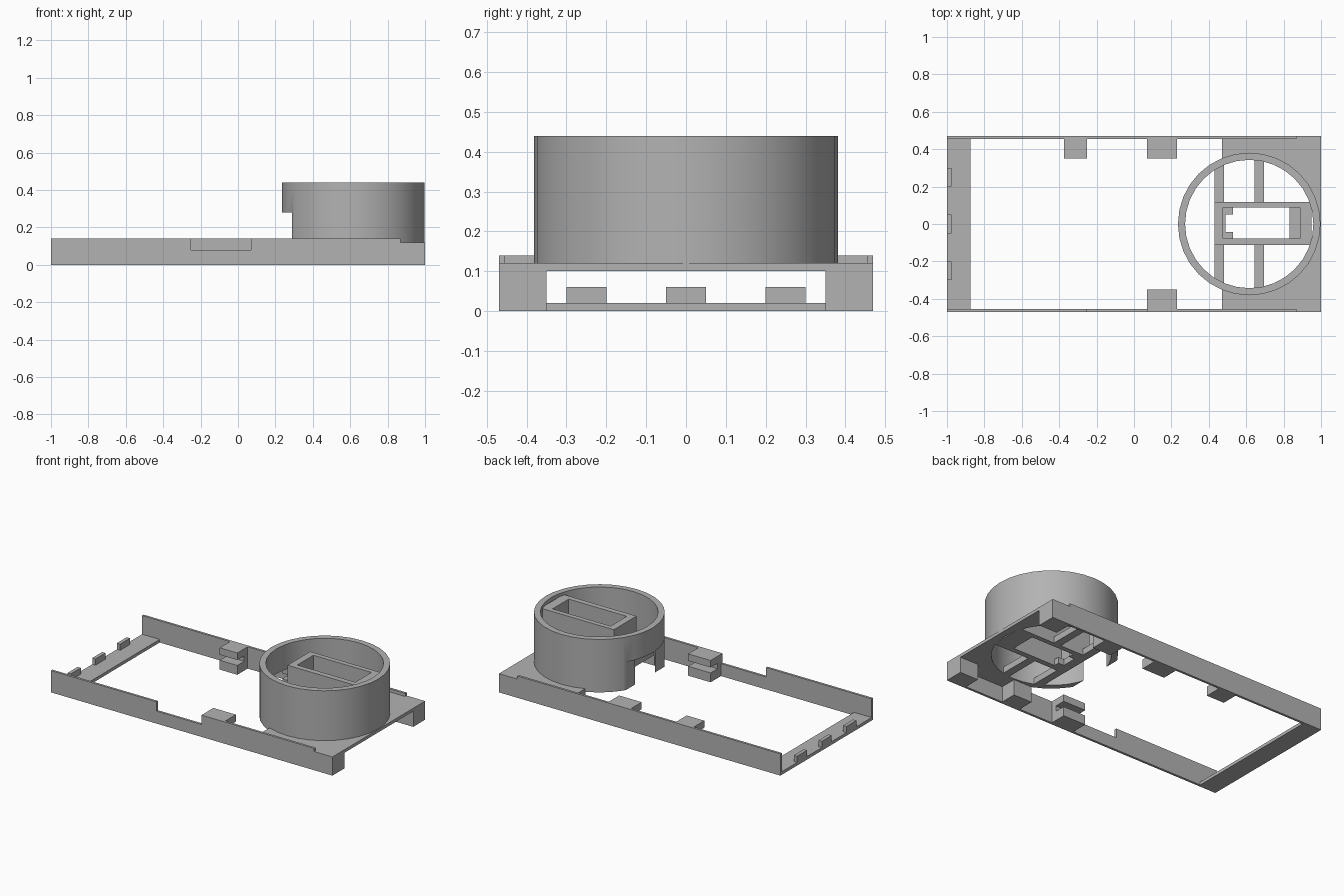
import bpy, bmesh
from mathutils import Vector

if "Cube" in bpy.data.objects:
    bpy.data.objects.remove(bpy.data.objects["Cube"])

grey = bpy.data.materials.new("plain_grey")
grey.use_nodes = True
grey.diffuse_color = (0.45, 0.45, 0.45, 1)
grey.node_tree.nodes["Principled BSDF"].inputs["Base Color"].default_value = grey.diffuse_color

HALF_Y, WALL, POST = 0.47, 0.015, 0.12
CX, R_OUT, R_IN = 0.616, 0.381, 0.343


def finish(bm, name):
    bmesh.ops.recalc_face_normals(bm, faces=bm.faces)
    mesh = bpy.data.meshes.new(name)
    bm.to_mesh(mesh)
    bm.free()
    mesh.materials.append(grey)
    obj = bpy.data.objects.new(name, mesh)
    bpy.context.collection.objects.link(obj)
    return obj


def prism(name, points, along):
    """Extrude a closed outline by a vector."""
    bm = bmesh.new()
    face = bm.faces.new([bm.verts.new(p) for p in points])
    new = bmesh.ops.extrude_face_region(bm, geom=[face])["geom"]
    verts = [g for g in new if isinstance(g, bmesh.types.BMVert)]
    bmesh.ops.translate(bm, verts=verts, vec=Vector(along))
    return finish(bm, name)


def box(name, x, y, z):
    pts = [(x[0], y[0], z[0]), (x[1], y[0], z[0]), (x[1], y[1], z[0]), (x[0], y[1], z[0])]
    return prism(name, pts, (0, 0, z[1] - z[0]))


def cylinder(name, radius, z0, z1):
    bm = bmesh.new()
    bmesh.ops.create_cone(bm, cap_ends=True, segments=32, radius1=radius, radius2=radius, depth=z1 - z0)
    bmesh.ops.translate(bm, verts=bm.verts, vec=(CX, 0, (z0 + z1) / 2))
    return finish(bm, name)


def cut(obj, cutter):
    """Subtract the cutter, then remove it."""
    cutter.hide_render = True
    mod = obj.modifiers.new("cut", "BOOLEAN")
    mod.operation, mod.solver, mod.object = "DIFFERENCE", "EXACT", cutter
    bpy.context.view_layer.objects.active = obj
    bpy.ops.object.modifier_apply(modifier=mod.name)
    bpy.data.objects.remove(cutter)


# Long side walls, stepped at the right end, the front one notched
step = [(1, 0), (1, 0.12), (0.87, 0.12), (0.87, 0.14)]
notch = [(0.07, 0.14), (0.07, 0.08), (-0.25, 0.08), (-0.25, 0.14)]
ends = [(-1, 0.14), (-1, 0)]
prism("front_wall", [(x, -HALF_Y, z) for x, z in step + notch + ends], (0, WALL, 0))
prism("back_wall", [(x, HALF_Y, z) for x, z in step + ends], (0, -WALL, 0))

# Thin end strip with three tabs
box("end_strip", (-1, -0.875), (-HALF_Y + WALL, HALF_Y - WALL), (0, 0.02))
for i, y in enumerate((-0.25, 0, 0.25)):
    box(f"end_tab_{i + 1}", (-1, -0.977), (y - 0.05, y + 0.05), (0, 0.06))

# Slotted board clips on the walls
clip = [(0.46, 0), (0.35, 0), (0.35, 0.06), (0.42, 0.06), (0.42, 0.095),
        (0.35, 0.095), (0.35, 0.14), (0.46, 0.14)]
for name, side, x, width in (("front_clip", -1, 0.07, 0.16), ("back_clip_right", 1, 0.07, 0.16),
                             ("back_clip_left", 1, -0.375, 0.125)):
    prism(name, [(x, side * y, z) for y, z in clip], (width, 0, 0))

# Raised plate with a round opening
plate = box("plate", (0.47, 1), (-HALF_Y + WALL, HALF_Y - WALL), (0.10, 0.12))
cut(plate, cylinder("plate_cutter", 0.36, 0, 0.3))

# Corner posts under the plate
for side, label in ((-1, "front"), (1, "back")):
    y = sorted((side * (HALF_Y - POST), side * (HALF_Y - WALL)))
    box(f"{label}_outer_post", (0.87, 1), y, (0, 0.11))
    box(f"{label}_inner_post", (0.47, 0.6), y, (0, 0.11))

# Round collar, open below on its inner side
collar = cylinder("collar", R_OUT, 0.10, 0.44)
cut(collar, cylinder("bore_cutter", R_IN, 0, 0.6))
cut(collar, box("relief_cutter", (0, 0.29), (-0.5, 0.5), (0, 0.28)))
bpy.ops.object.select_all(action="DESELECT")
collar.select_set(True)
bpy.context.view_layer.objects.active = collar
bpy.ops.object.shade_smooth_by_angle(angle=0.6)

# Rectangular holder inside the collar
holder = box("holder", (0.43, 0.95), (-0.112, 0.118), (0.10, 0.42))
cut(holder, box("pocket_cutter", (0.475, 0.887), (-0.077, 0.087), (0, 0.6)))
box("holder_stop", (0.832, 0.89), (-0.08, 0.09), (0.10, 0.14))
box("holder_lip", (0.47, 0.488), (-0.08, 0.09), (0.10, 0.14))
for label, y in (("front", (-0.08, -0.042)), ("back", (0.052, 0.09))):
    box(f"{label}_holder_hook", (0.47, 0.528), y, (0.10, 0.14))

# Cross bars tying the holder to the collar
for side, label in ((-1, "front"), (1, "back")):
    for part, x, reach in (("left", (0.43, 0.48), 0.318), ("right", (0.645, 0.695), 0.35)):
        box(f"{label}_{part}_cross_bar", x, sorted((side * 0.1, side * reach)), (0.10, 0.14))
